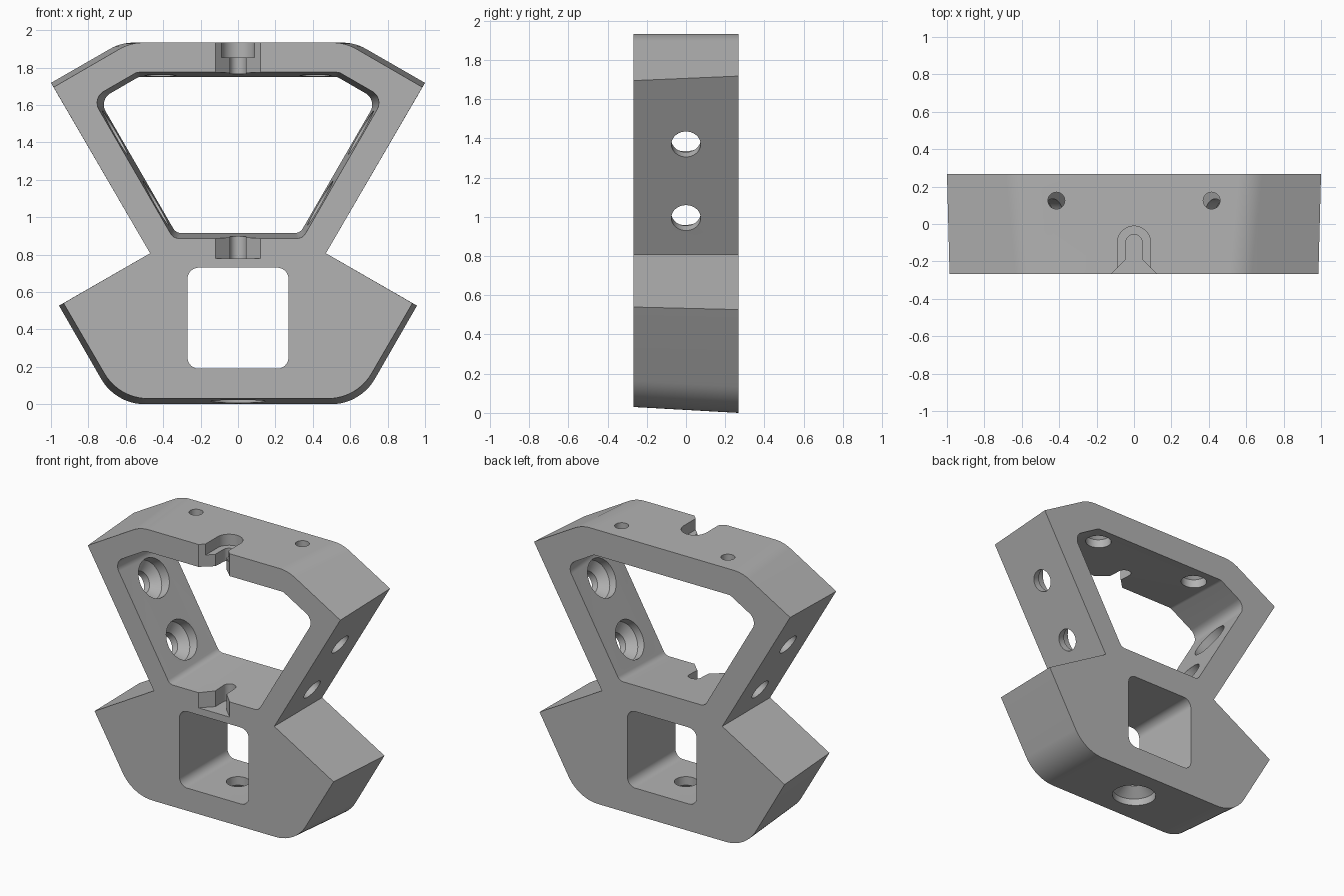
import bpy, bmesh
from math import pi, cos, sin, tan
from mathutils import Vector

cube = bpy.data.objects.get("Cube")
if cube:
    bpy.data.objects.remove(cube)

HALF_DEPTH = 0.267
gray = bpy.data.materials.new("plain gray")
gray.use_nodes = True
gray.diffuse_color = (0.45, 0.45, 0.45, 1)
gray.node_tree.nodes["Principled BSDF"].inputs["Base Color"].default_value = gray.diffuse_color


def skin(name, rings):
    """Solid through a series of equal-length point rings, capped at both ends."""
    bm = bmesh.new()
    loops = [[bm.verts.new(p) for p in ring] for ring in rings]
    n = len(loops[0])
    for a, b in zip(loops, loops[1:]):
        for i in range(n):
            j = (i + 1) % n
            bm.faces.new((a[i], a[j], b[j], b[i]))
    bm.faces.new(loops[0][::-1])
    bm.faces.new(loops[-1])
    bmesh.ops.recalc_face_normals(bm, faces=bm.faces)
    mesh = bpy.data.meshes.new(name)
    bm.to_mesh(mesh)
    bm.free()
    mesh.materials.append(gray)
    obj = bpy.data.objects.new(name, mesh)
    bpy.context.collection.objects.link(obj)
    return obj


def rounded(half, steps=10):
    """Mirror a half outline of (x, z, radius) corners and fillet each corner."""
    full = half + [(-x, z, r) for x, z, r in reversed(half)]
    out = []
    for i, (x, z, r) in enumerate(full):
        p = Vector((x, z))
        if r == 0:
            out.append(p)
            continue
        u = (Vector(full[i - 1][:2]) - p).normalized()
        v = (Vector(full[(i + 1) % len(full)][:2]) - p).normalized()
        half_angle = u.angle(v) / 2
        centre = p + (u + v).normalized() * (r / sin(half_angle))
        start = p + u * (r / tan(half_angle)) - centre
        end = p + v * (r / tan(half_angle)) - centre
        for k in range(steps + 1):
            arm = start.lerp(end, k / steps).normalized() * r
            out.append(centre + arm)
    return out


def at_y(outline, y):
    return [(p.x, y, p.y) for p in outline]


def drill(name, origin, axis, profile, sides=40):
    """Stepped round cutter: profile lists (distance along axis, radius)."""
    turn = Vector(axis).to_track_quat('Z', 'Y')
    rings = []
    for h, r in profile:
        rings.append([Vector(origin) + turn @ Vector((r * cos(2 * pi * k / sides),
                      r * sin(2 * pi * k / sides), h)) for k in range(sides)])
    return skin(name, rings)


def slot(name, radius, flare, low, high):
    """Round-ended vertical slot open to the front, with an optional flared mouth."""
    pts = [(radius * cos(pi * k / 16), -0.10 + radius * sin(pi * k / 16)) for k in range(17)]
    mouth = [(-radius, -0.19), (-0.205, -0.35), (0.205, -0.35), (radius, -0.19)]
    pts += mouth if flare else [(-radius, -0.35), (radius, -0.35)]
    return skin(name, [[(x, y, z) for x, y in pts] for z in (low, high)])


# Main body: hourglass outline, slightly larger at the back
front = rounded([(0.636, 0.03, 0.27), (0.933, 0.54, 0), (0.47, 0.807, 0),
                 (0.986, 1.695, 0), (0.575, 1.933, 0.25)])
back = rounded([(0.654, 0, 0.27), (0.957, 0.527, 0), (0.47, 0.807, 0),
                (1.0, 1.718, 0), (0.626, 1.933, 0.25)])
body = skin("bracket_body", [at_y(front, -HALF_DEPTH), at_y(back, HALF_DEPTH)])

cutters = []

# Upper window, narrowing toward the back
wide = rounded([(0.346, 0.887, 0.05), (0.779, 1.637, 0.07), (0.54, 1.775, 0.05)])
tight = rounded([(0.332, 0.915, 0.05), (0.743, 1.627, 0.07), (0.531, 1.75, 0.05)])
cutters.append(skin("upper_window_cutter", [
    at_y(wide, -0.4), at_y(wide, -HALF_DEPTH), at_y(tight, HALF_DEPTH), at_y(tight, 0.4)]))

# Lower square window
square = rounded([(0.27, 0.19, 0.06), (0.27, 0.73, 0.06)])
cutters.append(skin("square_window_cutter", [at_y(square, -0.4), at_y(square, 0.4)]))

# Front notches in the top bar and the waist
cutters.append(slot("top_notch_cutter", 0.044, True, 1.70, 2.05))
cutters.append(slot("top_notch_seat_cutter", 0.089, False, 1.855, 2.1))
cutters.append(slot("waist_notch_cutter", 0.044, True, 0.78, 1.0))

# Screw holes: two per leg, two in the top bar, one in the base
for side in (-1, 1):
    for x, z in ((0.579, 0.995), (0.798, 1.37)):
        cutters.append(drill("leg_hole_cutter", (side * x, 0, z), (-side * 0.866, 0, 0.5),
                             [(-0.1, 0.075), (0.05, 0.075), (0.1, 0.135), (0.25, 0.135)]))
    cutters.append(drill("top_hole_cutter", (side * 0.415, 0.125, 2.0), (0, 0, -1),
                         [(0, 0.045), (0.14, 0.045), (0.18, 0.085), (0.32, 0.085)]))
cutters.append(drill("base_hole_cutter", (0, 0, 0), (0, 0, 1),
                     [(-0.1, 0.145), (0.07, 0.145), (0.13, 0.075), (0.3, 0.075)]))

# Cut every opening, then drop the cutters
bpy.context.view_layer.objects.active = body
for cutter in cutters:
    cutter.hide_render = True
    cut = body.modifiers.new("cut", 'BOOLEAN')
    cut.operation = 'DIFFERENCE'
    cut.solver = 'EXACT'
    cut.object = cutter
    bpy.ops.object.modifier_apply(modifier=cut.name)
    bpy.data.objects.remove(cutter)

bpy.ops.object.select_all(action='DESELECT')
body.select_set(True)
bpy.ops.object.shade_smooth_by_angle(angle=0.5)
